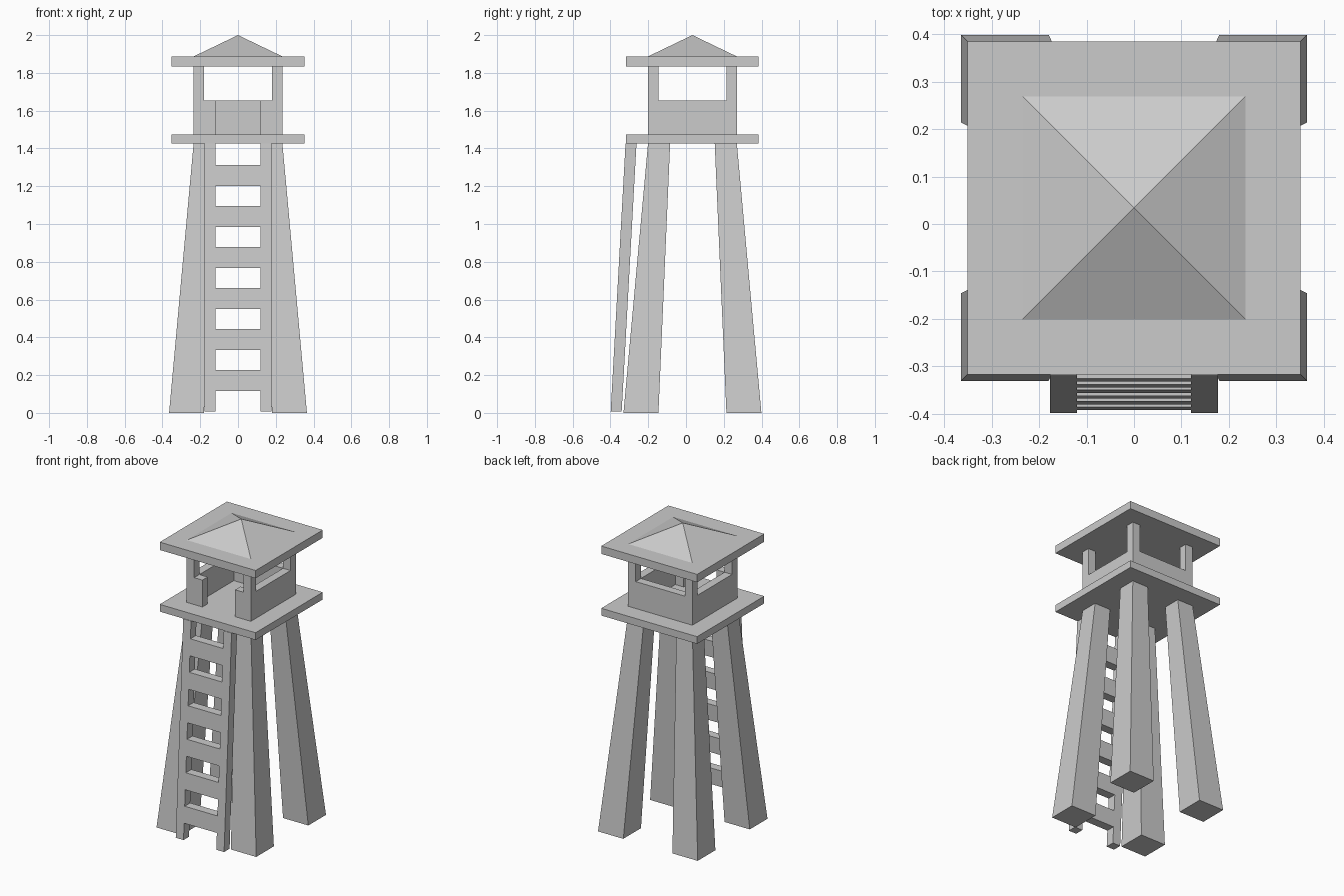
import bpy
import bmesh

if "Cube" in bpy.data.objects:
    bpy.data.objects.remove(bpy.data.objects["Cube"], do_unlink=True)

CY = 0.034                      # tower axis, set back to leave room for the ladder
DECK_LOW, DECK_TOP = 1.427, 1.475
ROOF_LOW, ROOF_TOP = 1.835, 1.887

grey = bpy.data.materials.new("plain grey")
grey.use_nodes = True
grey.diffuse_color = (0.6, 0.6, 0.6, 1)
grey.node_tree.nodes["Principled BSDF"].inputs["Base Color"].default_value = grey.diffuse_color


def prism(name, low, high, z0, z1):
    """Solid between two rectangles, each (x0, x1, y0, y1)."""
    bm = bmesh.new()
    rings = []
    for (x0, x1, y0, y1), z in ((low, z0), (high, z1)):
        corners = ((x0, y0), (x1, y0), (x1, y1), (x0, y1))
        rings.append([bm.verts.new((x, y + CY, z)) for x, y in corners])
    a, b = rings
    bm.faces.new(a)
    bm.faces.new(b)
    for i in range(4):
        j = (i + 1) % 4
        bm.faces.new((a[i], a[j], b[j], b[i]))
    bmesh.ops.remove_doubles(bm, verts=bm.verts, dist=1e-5)
    bmesh.ops.recalc_face_normals(bm, faces=bm.faces)
    mesh = bpy.data.meshes.new(name)
    bm.to_mesh(mesh)
    bm.free()
    mesh.materials.append(grey)
    obj = bpy.data.objects.new(name, mesh)
    bpy.context.collection.objects.link(obj)
    return obj


def box(name, rect, z0, z1):
    return prism(name, rect, rect, z0, z1)


def span(sign, inner, outer):
    return tuple(sorted((sign * inner, sign * outer)))


# Deck and roof slab
SLAB = (-0.351, 0.351, -0.351, 0.351)
box("deck", SLAB, DECK_LOW, DECK_TOP)
box("roof_slab", SLAB, ROOF_LOW, ROOF_TOP)

# Roof pyramid
bpy.ops.mesh.primitive_cone_add(vertices=4, radius1=0.235 * 2 ** 0.5, depth=2 - ROOF_TOP,
                                location=(0, CY, (2 + ROOF_TOP) / 2), rotation=(0, 0, 0.785398))
peak = bpy.context.object
peak.name = "roof_peak"
peak.data.materials.clear()
peak.data.materials.append(grey)

# Tapered legs and cabin posts at the four corners
for sx, side in ((-1, "right"), (1, "left")):
    for sy, end in ((-1, "front"), (1, "back")):
        prism(f"{end}_{side}_leg",
              span(sx, 0.18, 0.365) + span(sy, 0.18, 0.365),
              span(sx, 0.118, 0.235) + span(sy, 0.118, 0.235), 0, DECK_LOW)
        box(f"{end}_{side}_post",
            span(sx, 0.18, 0.235) + span(sy, 0.18, 0.235), DECK_TOP, ROOF_LOW)

# Parapet walls, with a doorway at the front
WALL_TOP = 1.653
for sx, side in ((-1, "right"), (1, "left")):
    box(f"{side}_wall", span(sx, 0.18, 0.235) + (-0.18, 0.18), DECK_TOP, WALL_TOP)
    box(f"front_{side}_wall", span(sx, 0.12, 0.18) + (-0.235, -0.18), DECK_TOP, WALL_TOP)
box("back_wall", (-0.18, 0.18, 0.18, 0.235), DECK_TOP, WALL_TOP)


# Leaning ladder
def ladder_piece(name, x0, x1, z0, z1):
    def rect(z):
        y = -0.433 + 0.079 * z / DECK_LOW
        return (x0, x1, y, y + 0.058)
    return prism(name, rect(z0), rect(z1), z0, z1)


for sx, side in ((-1, "right"), (1, "left")):
    ladder_piece(f"{side}_ladder_rail", *span(sx, 0.12, 0.177), 0.008, DECK_LOW)
for i in range(6):
    z = 0.172 + 0.217 * i
    ladder_piece(f"rung_{i + 1}", -0.12, 0.12, z - 0.055, z + 0.055)
